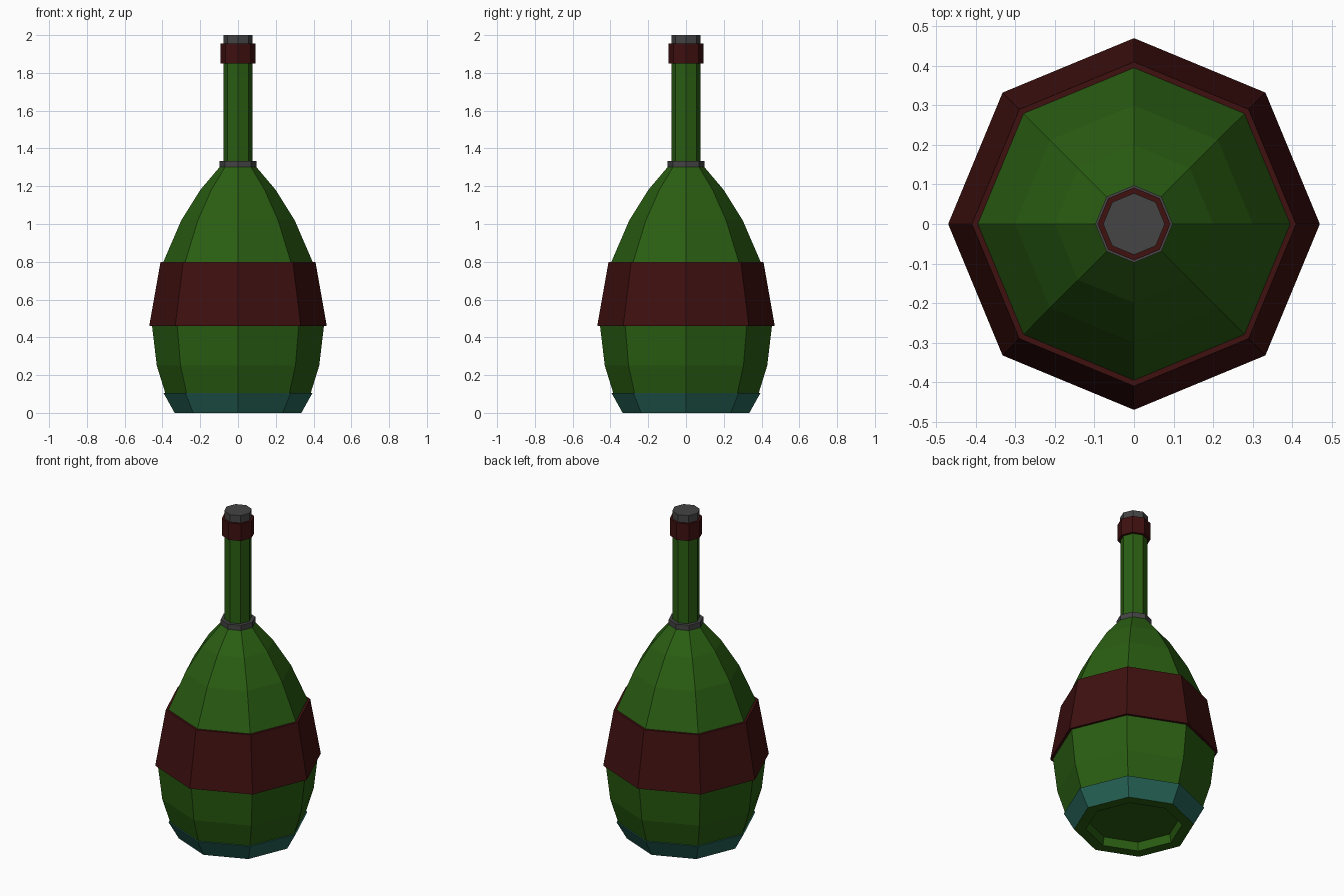
import bpy, bmesh
from math import cos, sin, pi

cube = bpy.data.objects.get("Cube")
if cube:
    bpy.data.objects.remove(cube, do_unlink=True)

SIDES = 8


def material(name, rgb):
    m = bpy.data.materials.new(name)
    m.use_nodes = True
    m.diffuse_color = (*rgb, 1)
    m.node_tree.nodes["Principled BSDF"].inputs["Base Color"].default_value = (*rgb, 1)
    return m


green = material("green glass", (0.023, 0.112, 0.006))
red = material("dark red label", (0.050, 0.005, 0.005))
teal = material("teal base", (0.019, 0.125, 0.095))
grey = material("dark grey", (0.058, 0.058, 0.060))


def lathe(name, profile, mat, closed=False):
    """Turn (radius, height) points into a faceted solid; closed makes a ring."""
    bm = bmesh.new()
    rings = [[bm.verts.new((r * cos(2 * pi * i / SIDES), r * sin(2 * pi * i / SIDES), z))
              for i in range(SIDES)] for r, z in profile]
    pairs = list(zip(rings, rings[1:]))
    if closed:
        pairs.append((rings[-1], rings[0]))
    else:
        bm.faces.new(rings[0])
        bm.faces.new(rings[-1])
    for a, b in pairs:
        for i in range(SIDES):
            j = (i + 1) % SIDES
            bm.faces.new((a[i], a[j], b[j], b[i]))
    bmesh.ops.recalc_face_normals(bm, faces=bm.faces)
    mesh = bpy.data.meshes.new(name)
    bm.to_mesh(mesh)
    bm.free()
    mesh.materials.append(mat)
    ob = bpy.data.objects.new(name, mesh)
    bpy.context.collection.objects.link(ob)
    return ob


# Glass body with a recessed underside and a long straight neck
lathe("bottle", [(0.26, 0.05), (0.27, 0), (0.335, 0), (0.385, 0.105), (0.43, 0.25),
                 (0.455, 0.46), (0.395, 0.80), (0.30, 1.02), (0.20, 1.18),
                 (0.09, 1.31), (0.077, 1.33), (0.077, 1.96)], green)

# Bands wrapped around the body
lathe("base_band", [(0.336, 0.001), (0.394, 0.105), (0.375, 0.105), (0.325, 0.003)], teal, True)
lathe("label", [(0.47, 0.46), (0.41, 0.80), (0.385, 0.80), (0.445, 0.46)], red, True)

# Neck fittings
lathe("neck_collar", [(0.098, 1.30), (0.098, 1.333), (0.07, 1.333), (0.07, 1.30)], grey, True)
lathe("neck_band", [(0.092, 1.85), (0.092, 1.955), (0.07, 1.955), (0.07, 1.85)], red, True)
lathe("stopper", [(0.078, 1.94), (0.078, 2.0)], grey)
